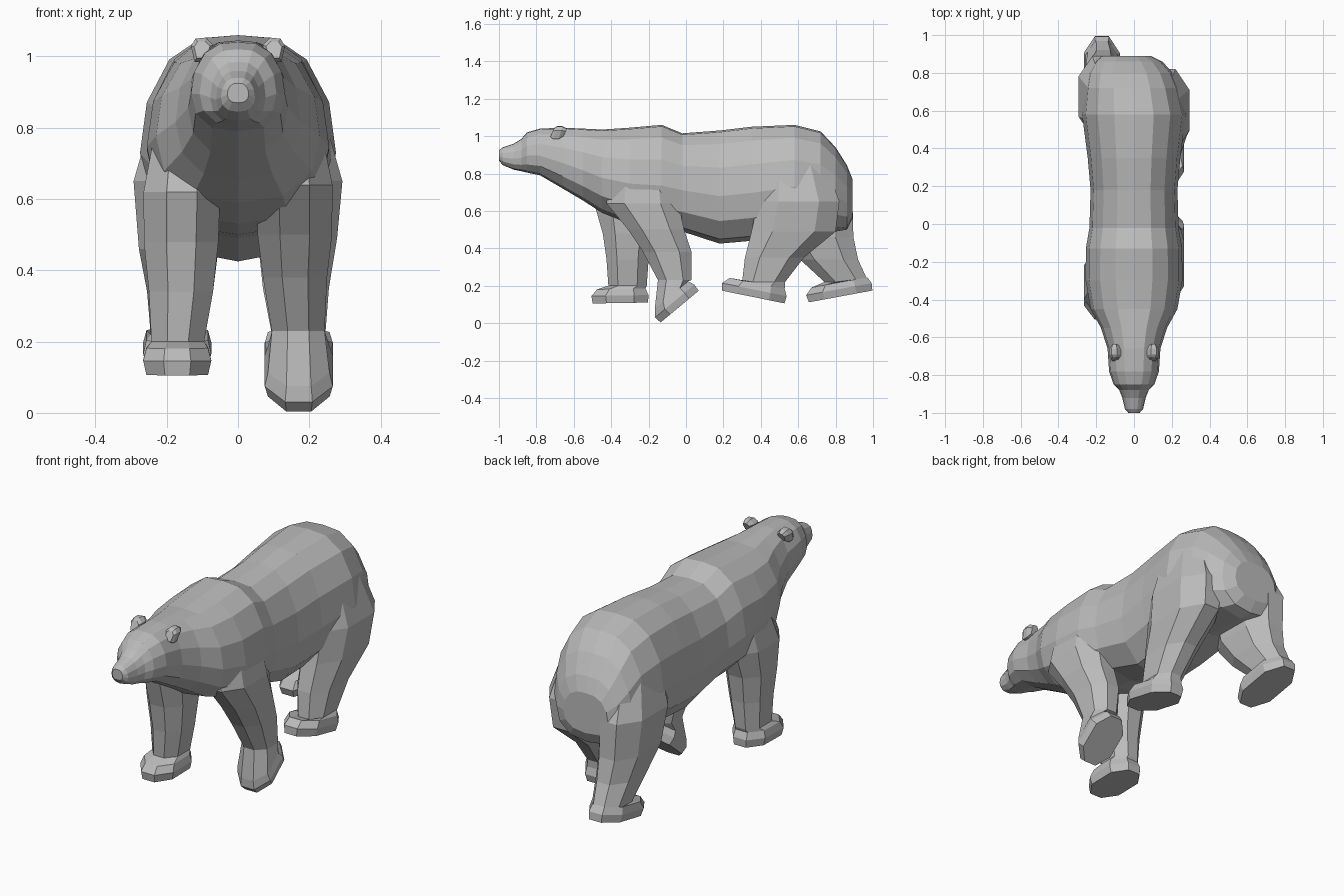
import bpy, bmesh
from mathutils import Vector

if "Cube" in bpy.data.objects:
    bpy.data.objects.remove(bpy.data.objects["Cube"])

fur = bpy.data.materials.new("grey fur")
fur.use_nodes = True
fur_colour = (0.5, 0.5, 0.5, 1)
fur.diffuse_color = fur_colour
fur.node_tree.nodes["Principled BSDF"].inputs["Base Color"].default_value = fur_colour


def loft(name, rings):
    """Skin a list of equal-length point rings and cap both ends."""
    bm = bmesh.new()
    loops = [[bm.verts.new(point) for point in ring] for ring in rings]
    count = len(loops[0])
    for lower, upper in zip(loops, loops[1:]):
        for i in range(count):
            j = (i + 1) % count
            bm.faces.new((lower[i], lower[j], upper[j], upper[i]))
    bm.faces.new(loops[0])
    bm.faces.new(loops[-1])
    bmesh.ops.recalc_face_normals(bm, faces=bm.faces)
    mesh = bpy.data.meshes.new(name)
    bm.to_mesh(mesh)
    bm.free()
    mesh.materials.append(fur)
    part = bpy.data.objects.new(name, mesh)
    bpy.context.collection.objects.link(part)
    return part


# Egg-shaped half section: share of half width, share of height
HALF = [(0, 1), (.38, .985), (.7, .88), (.93, .67), (1, .42), (.9, .2), (.55, .04), (0, 0)]
SECTION = HALF + [(-across, up) for across, up in HALF[-2:0:-1]]


def body_ring(y, top, bottom, half_width, shift=0):
    return [(shift + across * half_width, y, bottom + up * (top - bottom))
            for across, up in SECTION]


# Snout, head, neck, hump, back and rump in one skin:
# y, top, bottom, half width and the sideways swing of the rump
body_rows = [
    (-1, .925, .87, .03), (-.98, .94, .845, .048), (-.92, .96, .82, .062),
    (-.88, .985, .812, .078), (-.85, 1.02, .805, .108), (-.78, 1.04, .79, .132),
    (-.66, 1.045, .72, .14), (-.55, 1.04, .655, .175), (-.45, 1.035, .59, .23),
    (-.3, 1.045, .53, .256), (-.13, 1.06, .5, .255), (-.02, 1.015, .49, .236),
    (.18, 1.03, .425, .23), (.35, 1.05, .44, .245), (.58, 1.06, .49, .275),
    (.72, 1.025, .49, .25, -.01), (.8, .94, .49, .225, -.02),
    (.86, .845, .5, .18, -.03), (.89, .77, .56, .13, -.04)]
body = loft("body", [body_ring(*row) for row in body_rows])

# Octagonal leg section: share from front to back, share from inside to outside
OCTAGON = [(0, .3), (.25, 0), (.75, 0), (1, .3), (1, .7), (.75, 1), (.25, 1), (0, .7)]

# Inner and outer x from shoulder or hip to ankle
FRONT_WIDTHS = [(.08, .22), (.05, .265), (.055, .264), (.07, .25), (.095, .243)]
HIND_WIDTHS = [(.08, .23), (.05, .293), (.055, .278), (.07, .255), (.095, .245)]


def leg_ring(side, front, back, inner, outer):
    ring = []
    for along, across in OCTAGON:
        point = front.lerp(back, along)
        ring.append((side * (inner + across * (outer - inner)), point.x, point.y))
    return ring


def build_leg(name, side, widths, rows, toe, heel):
    """Loft the leg down to the ankle, then a thick paw square to its sole."""
    rings = [leg_ring(side, Vector((front, z)), Vector((back, z)), *width)
             for (z, front, back), width in zip(rows, widths)]
    toe, heel = Vector(toe), Vector(heel)
    sole = heel - toe
    upward = Vector((-sole.y, sole.x)).normalized()
    for lift, inset, spread in ((.075, .1, 0), (.04, 0, .009), (0, .02, 0)):
        rings.append(leg_ring(side, toe + sole * inset + upward * lift,
                              heel - sole * inset / 2 + upward * lift,
                              .084 - spread, .257 + spread))
    return loft(name, rings)


# Striding legs, rows of height, front y, back y, then toe and heel of the sole
parts = [
    build_leg("left_front_leg", 1, FRONT_WIDTHS,
              [(.86, -.4, -.08), (.64, -.425, -.04), (.5, -.31, -.01),
               (.38, -.23, .03), (.23, -.15, .03)], (-.14, 0), (.07, .175)),
    build_leg("right_front_leg", -1, FRONT_WIDTHS,
              [(.86, -.4, -.12), (.62, -.485, -.13), (.48, -.445, -.18),
               (.34, -.425, -.2), (.2, -.415, -.21)], (-.505, .105), (-.2, .11)),
    build_leg("left_hind_leg", 1, HIND_WIDTHS,
              [(.87, .42, .74), (.65, .385, .82), (.49, .35, .8),
               (.35, .315, .63), (.22, .3, .53)], (.185, .175), (.53, .105)),
    build_leg("right_hind_leg", -1, HIND_WIDTHS,
              [(.87, .48, .78), (.65, .46, .89), (.46, .51, .895),
               (.34, .61, .92), (.22, .74, .975)], (.65, .11), (1, .175)),
]

# Small cupped ears, mirrored
EAR = [(-.02, -.035), (-.033, .012), (-.012, .033), (.017, .03), (.03, .01), (.02, -.035)]
for side, name in ((1, "left_ear"), (-1, "right_ear")):
    parts.append(loft(name, [
        [(side * (.102 + x * size), y + .3 * z, 1.02 + z * size) for x, z in EAR]
        for y, size in ((-.715, .7), (-.7, 1), (-.67, 1), (-.645, .6))]))

# Fuse the legs and ears into the body
bpy.context.view_layer.objects.active = body
for part in parts:
    union = body.modifiers.new(part.name, 'BOOLEAN')
    union.operation = 'UNION'
    union.solver = 'EXACT'
    union.object = part
    bpy.ops.object.modifier_apply(modifier=union.name)
    bpy.data.objects.remove(part)
